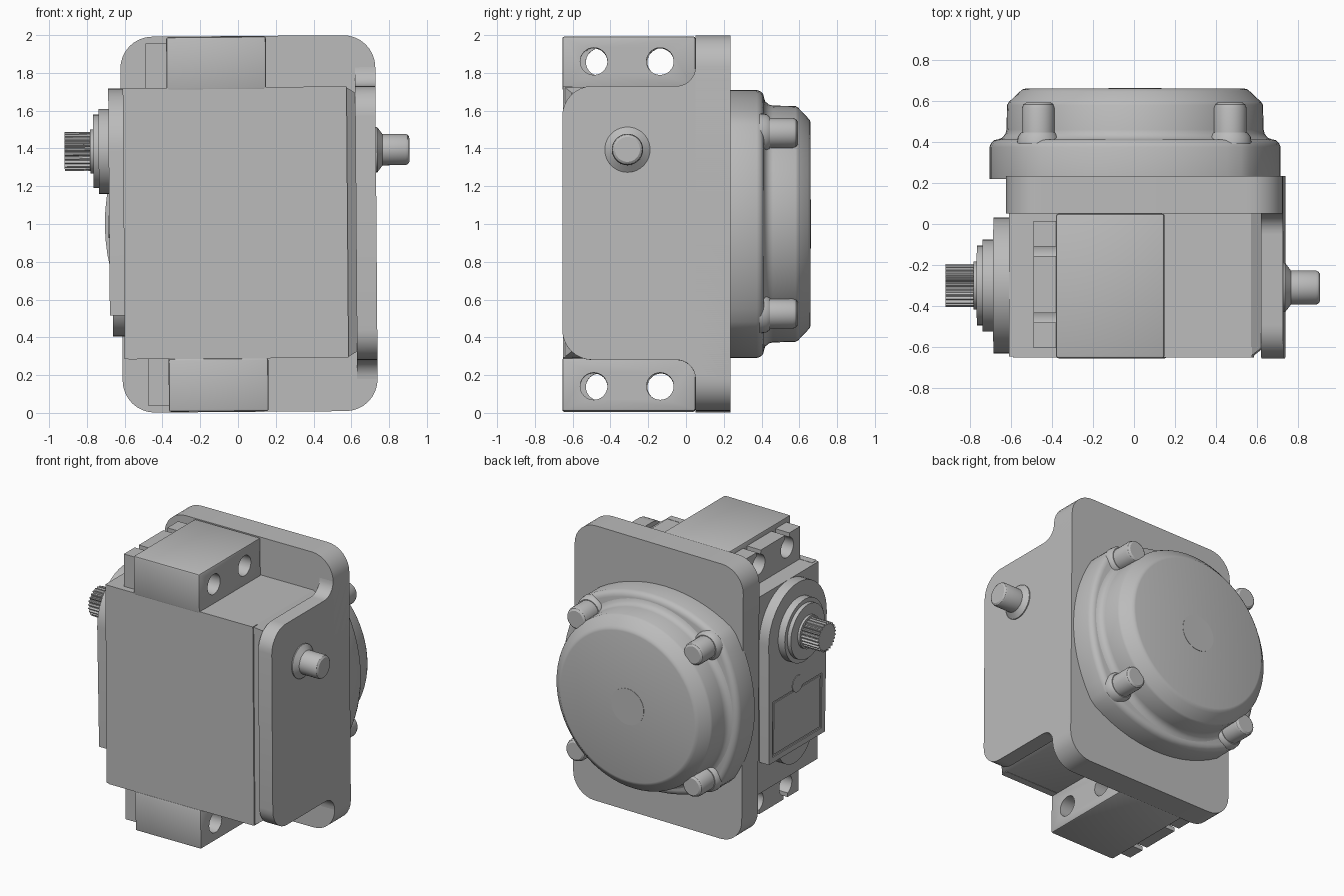
import bpy, bmesh
from math import sin, cos, pi, radians
from mathutils import Matrix, Vector

if "Cube" in bpy.data.objects:
    bpy.data.objects.remove(bpy.data.objects["Cube"], do_unlink=True)

grey = bpy.data.materials.new("plain grey")
grey.use_nodes = True
grey.diffuse_color = (0.5, 0.5, 0.5, 1)
grey.node_tree.nodes["Principled BSDF"].inputs["Base Color"].default_value = (0.5, 0.5, 0.5, 1)

parts = []


def activate(ob):
    bpy.ops.object.select_all(action='DESELECT')
    ob.select_set(True)
    bpy.context.view_layer.objects.active = ob


def loft(name, rings, axis, bevel=0.0):
    """Skin a list of (distance along axis, outline) rings and cap both ends."""
    bm = bmesh.new()
    loops = []
    for t, outline in rings:
        loops.append([bm.verts.new((t, u, v) if axis == 'x' else (u, t, v)) for u, v in outline])
    n = len(loops[0])
    for a, b in zip(loops, loops[1:]):
        for i in range(n):
            j = (i + 1) % n
            bm.faces.new((a[i], a[j], b[j], b[i]))
    bm.faces.new(loops[0])
    bm.faces.new(loops[-1])
    bmesh.ops.recalc_face_normals(bm, faces=bm.faces)
    mesh = bpy.data.meshes.new(name)
    bm.to_mesh(mesh)
    bm.free()
    mesh.materials.append(grey)
    ob = bpy.data.objects.new(name, mesh)
    bpy.context.collection.objects.link(ob)
    if bevel:
        mod = ob.modifiers.new("edge", 'BEVEL')
        mod.width, mod.segments, mod.limit_method = bevel, 2, 'ANGLE'
        activate(ob)
        bpy.ops.object.modifier_apply(modifier=mod.name)
    parts.append(ob)
    return ob


def prism(name, outline, axis, a, b, bevel=0.0):
    return loft(name, [(a, outline), (b, outline)], axis, bevel)


def arc(u, v, r, a0, a1, n=8):
    return [(u + r * cos(radians(a0 + (a1 - a0) * i / n)),
             v + r * sin(radians(a0 + (a1 - a0) * i / n))) for i in range(n + 1)]


def circle(u, v, r, n=40):
    return arc(u, v, r, 0, 360, n)[:-1]


def rect(u0, u1, v0, v1):
    return [(u0, v0), (u1, v0), (u1, v1), (u0, v1)]


def lathe(name, profile, axis, u, v, n=40):
    return loft(name, [(t, circle(u, v, r, n)) for t, r in profile], axis)


def cut(ob, cutter):
    mod = ob.modifiers.new("cut", 'BOOLEAN')
    mod.operation, mod.object, mod.solver = 'DIFFERENCE', cutter, 'EXACT'
    activate(ob)
    bpy.ops.object.modifier_apply(modifier=mod.name)
    parts.remove(cutter)
    bpy.data.objects.remove(cutter, do_unlink=True)


# Back mounting plate with rounded corners
L, R, B, T, c = -0.617, 0.733, 0.005, 1.995, 0.17
plate = (arc(R - c, T - c, c, 0, 90) + arc(L + c, T - c, c, 90, 180)
         + arc(L + c, B + c, c, 180, 270) + arc(R - c, B + c, c, 270, 360))
prism("back_plate", plate, 'y', 0.05, 0.235)

# Side arm of the bracket, blended into the plate by fillets
upper = ([(0.235, 1.825), (0.05, 1.825)] + arc(-0.05, 1.825, 0.1, 0, -90)
         + arc(-0.495, 1.565, 0.16, 90, 180))
lower = [(u, 2 - v) for u, v in reversed(upper)]
prism("side_arm", upper + lower, 'x', 0.625, R)

# Main gear motor body, chamfered on its arm side
body = [(-0.645, 0.29), (0.06, 0.29), (0.06, 1.722), (-0.645, 1.722)]
inset = [(-0.605, 0.32), (0.06, 0.32), (0.06, 1.69), (-0.605, 1.69)]
loft("body", [(-0.605, body), (0.575, body), (0.625, inset)], 'x')
prism("body_front_face", rect(-0.585, 0.58, 0.288, 1.724), 'y', -0.652, -0.6)

# Output side cover with a rounded top and a recessed panel
AY, AZ = -0.3, 1.39
cover = prism("output_cover", arc(AY, AZ, 0.332, 0, 180, 24)
              + [(AY - 0.32, 0.52), (AY + 0.32, 0.52)], 'x', -0.682, -0.6)
cut(cover, prism("panel_cutter", rect(AY - 0.28, AY + 0.28, 0.56, 0.96), 'x', -0.72, -0.674))
prism("panel_face", rect(AY - 0.265, AY + 0.265, 0.575, 0.945), 'x', -0.68, -0.67)
prism("cover_button", circle(AY, 0.99, 0.06), 'x', -0.686, -0.67)
prism("lower_hub", circle(AY, 0.61, 0.2), 'x', -0.665, -0.6)

# Stepped output boss and splined shaft
lathe("output_boss", [(-0.67, 0.225), (-0.735, 0.225), (-0.735, 0.195), (-0.763, 0.195),
                      (-0.763, 0.117), (-0.78, 0.117)], 'x', AY, AZ)
teeth = []
for i in range(25):
    for k, r in enumerate((0.104, 0.104, 0.09, 0.09)):
        a = 2 * pi * (i + k / 4) / 25
        teeth.append((AY + r * cos(a), AZ + r * sin(a)))
prism("splined_shaft", teeth, 'x', -0.915, -0.77)

# Idler pin on the arm
lathe("idler_pin", [(0.72, 0.12), (0.74, 0.12), (0.768, 0.083), (0.89, 0.083),
                    (0.902, 0.078), (0.91, 0.066)], 'x', -0.31, 1.388)

# Mounting lugs above and below, with through holes and slotted tabs
for side, flip in (("upper", 1), ("lower", -1)):
    def zs(a, b):
        return sorted((1 + flip * a, 1 + flip * b))
    lug = prism(side + "_lug", rect(-0.655, 0.05, *zs(0.71, 0.992)), 'x', -0.373, 0.155, 0.012)
    tab = prism(side + "_tab", rect(-0.605, 0.015, *zs(0.70, 0.958)), 'x', -0.483, -0.372)
    hz = 1 + flip * 0.86
    for y, ty in ((-0.488, -0.458), (-0.137, -0.132)):
        cut(lug, prism("hole_cutter", circle(y, hz, 0.072, 32), 'x', -0.6, 0.3))
        cut(tab, prism("hole_cutter", circle(ty, hz, 0.072, 32), 'x', -0.6, -0.3))
        cut(tab, prism("slot_cutter", rect(ty - 0.023, ty + 0.023, *zs(0.86, 1.1)), 'x', -0.6, -0.3))


# Gear housing flange: a square with bowed sides
def bowed(inset):
    pts = []
    for q in range(4):
        rot = Matrix.Rotation(q * pi / 2, 2)
        for u, v in arc(-0.29, 0, 1.0, -31.5, 31.5, 14):
            p = rot @ (Vector((u, v)) * (1 - inset / 0.71))
            pts.append((p.x + 0.005, p.y + 1))
    return pts


loft("gear_flange", [(0.22, bowed(0)), (0.375, bowed(0)), (0.395, bowed(0.008)),
                     (0.408, bowed(0.022)), (0.413, bowed(0.04))], 'y')

# Round gear housing with flared foot and chamfered rim
lathe("gear_housing", [(0.39, 0.67), (0.412, 0.67), (0.42, 0.648), (0.44, 0.632), (0.46, 0.627),
                       (0.58, 0.624), (0.594, 0.616), (0.645, 0.562), (0.656, 0.549),
                       (0.66, 0.535)], 'y', 0.005, 1, 72)
lathe("housing_centre_mark", [(0.65, 0.13), (0.662, 0.13)], 'y', 0.005, 1)

# Corner screws, each on a low collar
for sx in (-1, 1):
    for sz in (-1, 1):
        x, z = 0.005 + sx * 0.468, 1 + sz * 0.478
        lathe("screw_collar", [(0.39, 0.104), (0.425, 0.1), (0.445, 0.085)], 'y', x, z, 28)
        lathe("corner_screw", [(0.4, 0.08), (0.565, 0.08), (0.583, 0.073), (0.592, 0.06)],
              'y', x, z, 28)

# Slight lean of the whole assembly, then shading
pivot = Matrix.Translation((0, 0, 1))
lean = pivot @ Matrix.Rotation(-0.0075, 4, 'Y') @ pivot.inverted()
for ob in parts:
    ob.data.transform(lean)
    activate(ob)
    bpy.ops.object.shade_smooth_by_angle(angle=radians(32))
